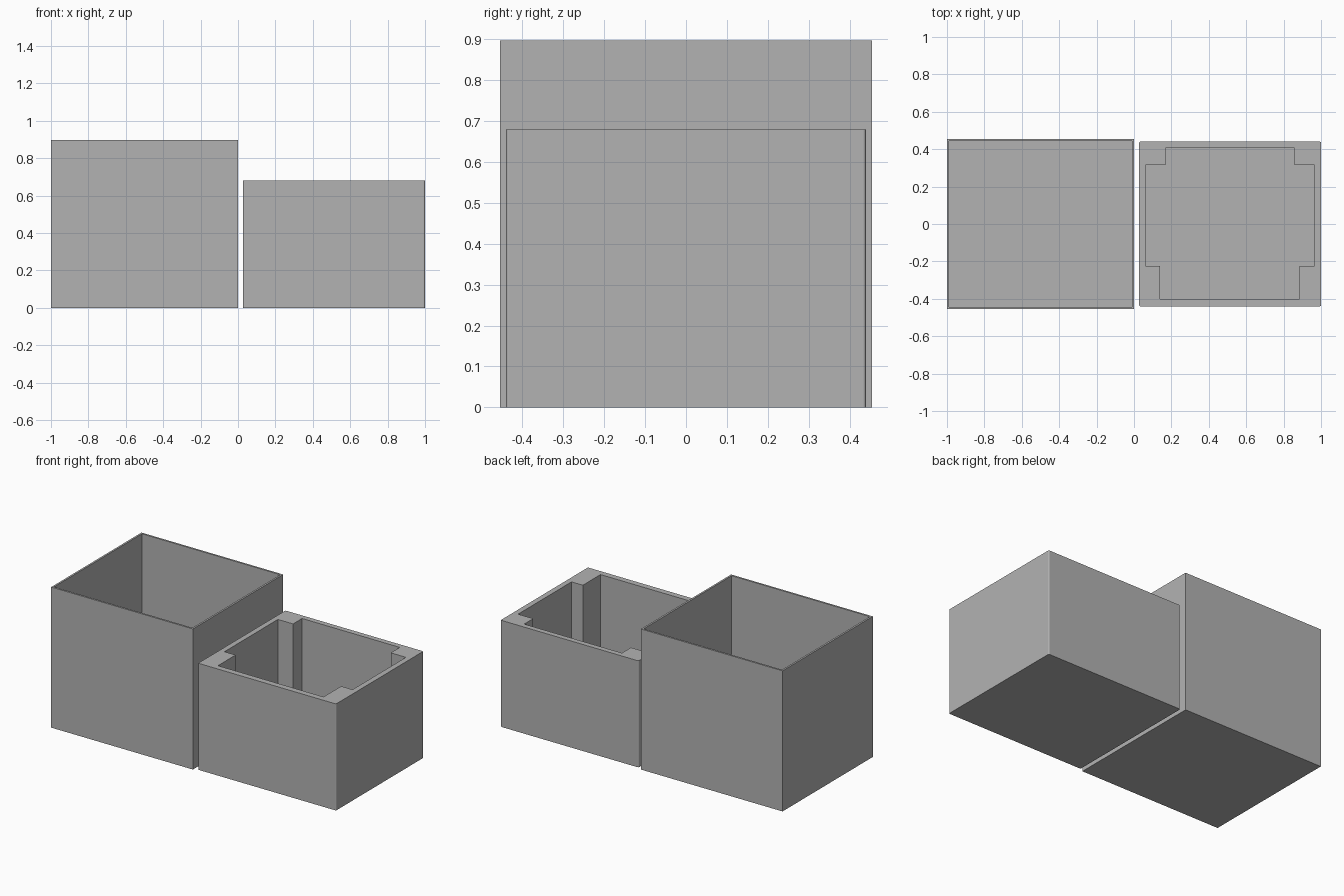
import bpy
import bmesh

cube = bpy.data.objects.get("Cube")
if cube:
    bpy.data.objects.remove(cube, do_unlink=True)

grey = bpy.data.materials.new("plain grey")
grey.use_nodes = True
GREY = (0.45, 0.45, 0.45, 1)
grey.diffuse_color = GREY
grey.node_tree.nodes["Principled BSDF"].inputs["Base Color"].default_value = GREY


def rectangle(x0, x1, y0, y1):
    return [(x0, y0), (x1, y0), (x1, y1), (x0, y1)]


def prism(name, outline, bottom, top):
    """Extrude a closed outline straight up."""
    bm = bmesh.new()
    face = bm.faces.new([bm.verts.new((x, y, bottom)) for x, y in outline])
    extruded = bmesh.ops.extrude_face_region(bm, geom=[face])["geom"]
    verts = [v for v in extruded if isinstance(v, bmesh.types.BMVert)]
    bmesh.ops.translate(bm, vec=(0, 0, top - bottom), verts=verts)
    bmesh.ops.recalc_face_normals(bm, faces=bm.faces)
    mesh = bpy.data.meshes.new(name)
    bm.to_mesh(mesh)
    bm.free()
    mesh.materials.append(grey)
    obj = bpy.data.objects.new(name, mesh)
    bpy.context.collection.objects.link(obj)
    return obj


def round_upright_edges(obj, radius):
    bm = bmesh.new()
    bm.from_mesh(obj.data)
    upright = [e for e in bm.edges
               if abs(e.verts[0].co.z - e.verts[1].co.z) > 0.1]
    bmesh.ops.bevel(bm, geom=upright, offset=radius, segments=4,
                    profile=0.5, affect='EDGES')
    bm.to_mesh(obj.data)
    bm.free()


def hollow(obj, outline, floor, height):
    """Cut an open cavity above the floor."""
    cutter = prism(obj.name + "_cavity_cutter", outline, floor, height + 0.1)
    cutter.hide_render = True
    cutter.hide_set(True)
    cut = obj.modifiers.new("cavity", 'BOOLEAN')
    cut.operation = 'DIFFERENCE'
    cut.solver = 'EXACT'
    cut.object = cutter


# Tall thin-walled sleeve
WALL = 0.012
sleeve = prism("outer_box", rectangle(-1, 0, -0.455, 0.455), 0, 0.897)
hollow(sleeve, rectangle(-1 + WALL, -WALL, -0.455 + WALL, 0.455 - WALL),
       WALL, 0.897)

# Low thick-walled box with blocks left standing in the cavity corners
inner = prism("inner_box", rectangle(0.027, 1, -0.44, 0.44), 0, 0.68)
round_upright_edges(inner, 0.007)
cavity = [(0.14, -0.402), (0.885, -0.402), (0.885, -0.224), (0.965, -0.224),
          (0.965, 0.315), (0.858, 0.315), (0.858, 0.406), (0.168, 0.406),
          (0.168, 0.315), (0.061, 0.315), (0.061, -0.224), (0.14, -0.224)]
hollow(inner, cavity, 0.03, 0.68)
